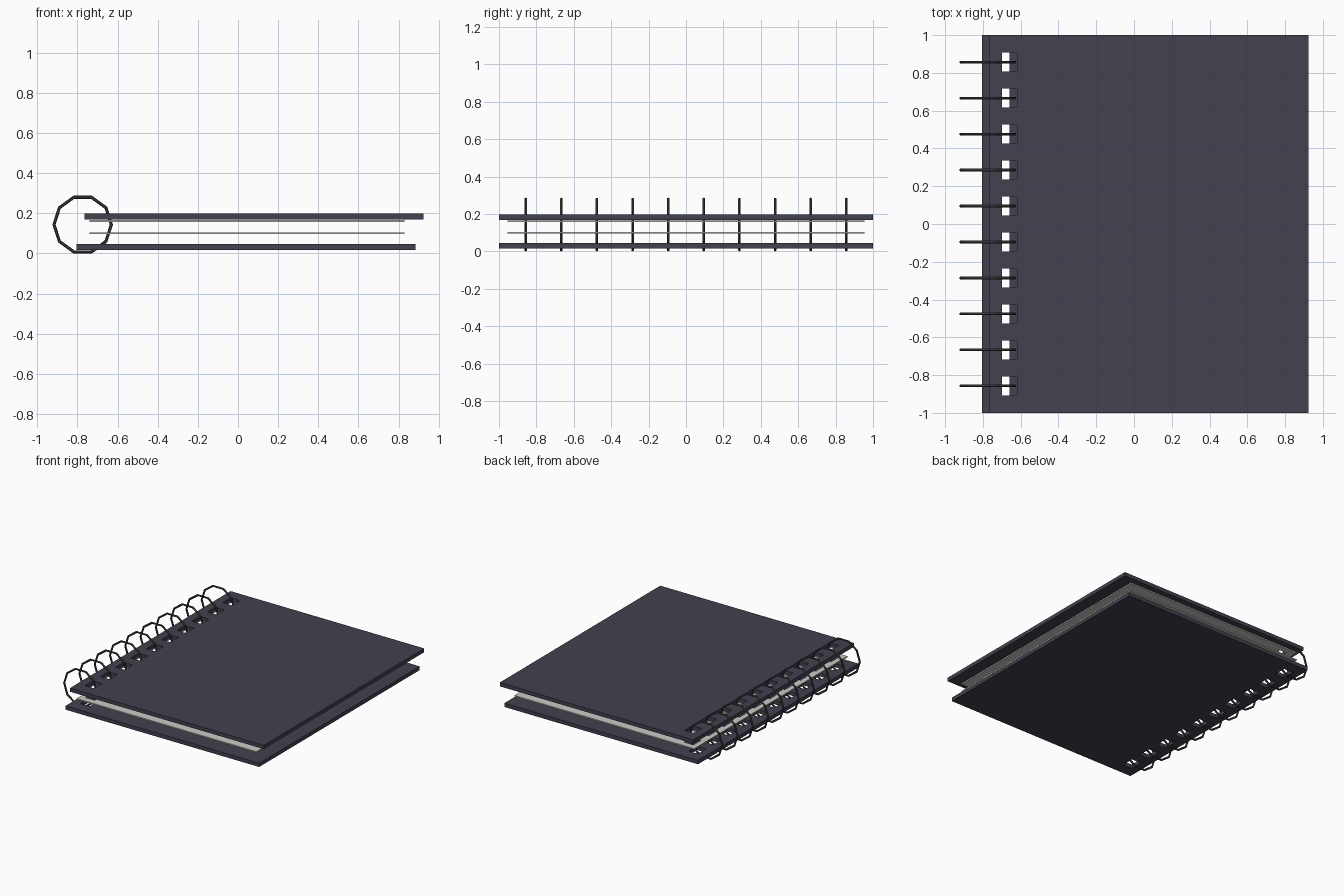
import bpy, bmesh, math

if "Cube" in bpy.data.objects:
    bpy.data.objects.remove(bpy.data.objects["Cube"])

RINGS = [-0.857 + i * 1.714 / 9 for i in range(10)]   # ring and hole centres along y


def material(name, rgb):
    m = bpy.data.materials.new(name)
    m.diffuse_color = (*rgb, 1)
    m.use_nodes = True
    m.node_tree.nodes["Principled BSDF"].inputs["Base Color"].default_value = m.diffuse_color
    return m


cover_mat = material("dark slate cover", (0.054, 0.053, 0.077))
paper_mat = material("off white paper", (0.60, 0.59, 0.56))
wire_mat = material("dark grey wire", (0.052, 0.052, 0.052))


def punched_sheet(name, x0, x1, half_y, z0, thick, hole_x0, hole_x1, mat):
    """Flat rectangular board with a row of rectangular holes."""
    xs = [x0, hole_x0, hole_x1, x1]
    ys = [-half_y] + [c + s * 0.05 for c in RINGS for s in (-1, 1)] + [half_y]
    bm = bmesh.new()
    grid = [[bm.verts.new((x, y, z0)) for y in ys] for x in xs]
    for i in range(len(xs) - 1):
        for j in range(len(ys) - 1):
            if i == 1 and j % 2 == 1:      # leave the holes open
                continue
            bm.faces.new((grid[i][j], grid[i + 1][j], grid[i + 1][j + 1], grid[i][j + 1]))
    extruded = bmesh.ops.extrude_face_region(bm, geom=bm.faces[:])
    top = [g for g in extruded["geom"] if isinstance(g, bmesh.types.BMVert)]
    bmesh.ops.translate(bm, verts=top, vec=(0, 0, thick))
    bmesh.ops.recalc_face_normals(bm, faces=bm.faces[:])
    mesh = bpy.data.meshes.new(name)
    bm.to_mesh(mesh)
    bm.free()
    mesh.materials.append(mat)
    obj = bpy.data.objects.new(name, mesh)
    bpy.context.collection.objects.link(obj)
    return obj


# Covers, the back one shifted slightly towards the binding
punched_sheet("front_cover", -0.765, 0.925, 1.0, 0.168, 0.03, -0.70, -0.62, cover_mat)
punched_sheet("back_cover", -0.805, 0.885, 1.0, 0.016, 0.03, -0.74, -0.66, cover_mat)

# Loose pages
for i, z in enumerate((0.096, 0.157)):
    punched_sheet(f"page_{i + 1}", -0.74, 0.83, 0.955, z, 0.009, -0.70, -0.617, paper_mat)

# Ten-sided binding rings
for i, y in enumerate(RINGS):
    bpy.ops.mesh.primitive_torus_add(
        major_segments=10, minor_segments=6, major_radius=0.143, minor_radius=0.008,
        location=(-0.774, y, 0.1437), rotation=(math.pi / 2, 0, 0))
    ring = bpy.context.object
    ring.name = f"binding_ring_{i + 1}"
    ring.data.materials.append(wire_mat)
